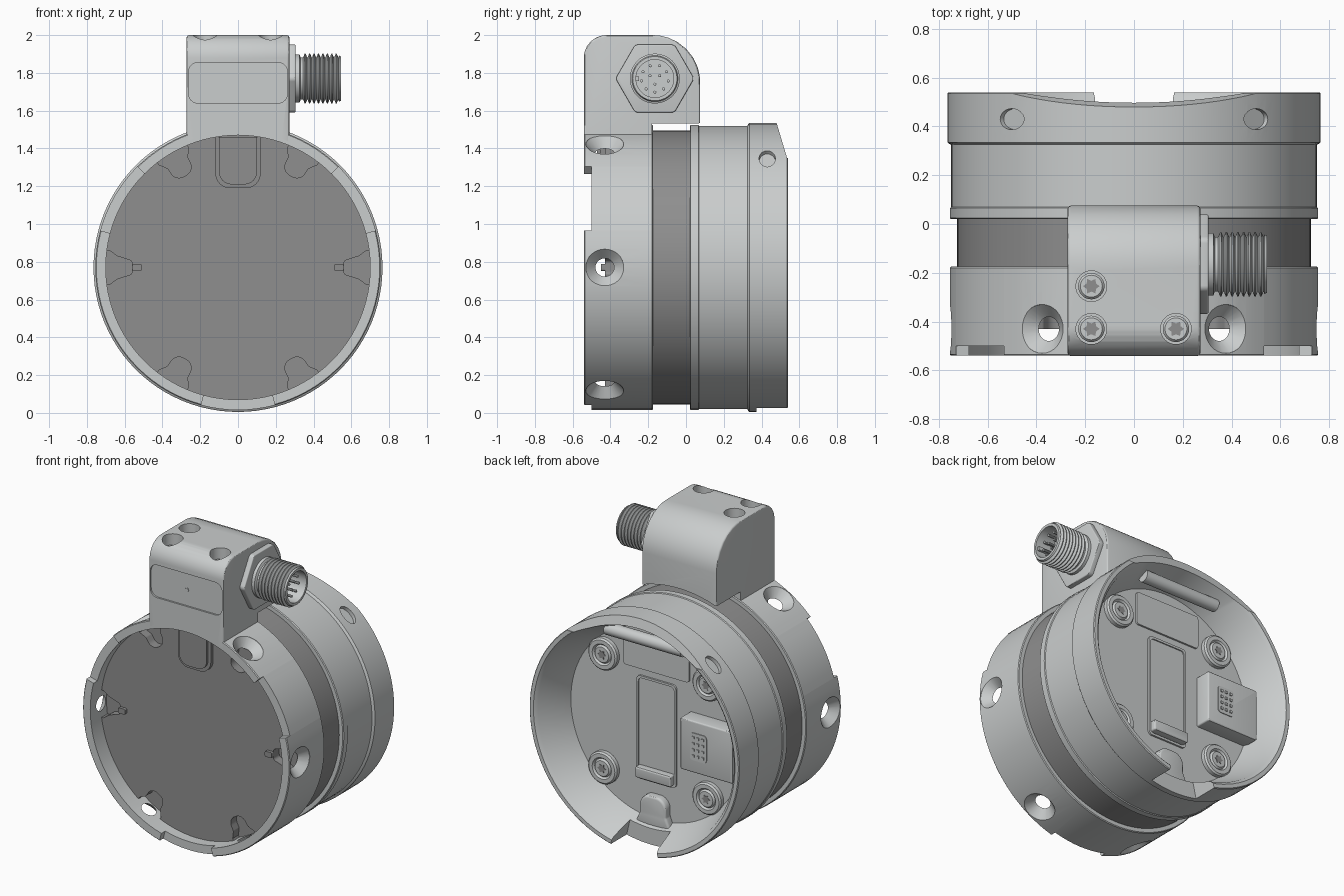
import bpy, bmesh, math
from mathutils import Matrix, Vector

if "Cube" in bpy.data.objects:
    bpy.data.objects.remove(bpy.data.objects["Cube"])

ZC = 0.77                                   # height of the drum axis
R = Matrix.Rotation
T = Matrix.Translation
DRUM = T((0, 0, ZC)) @ R(-math.pi / 2, 4, 'X')      # local z -> +y
parts = []


def material(name, rgb):
    m = bpy.data.materials.new(name)
    m.use_nodes = True
    m.diffuse_color = (*rgb, 1)
    m.node_tree.nodes["Principled BSDF"].inputs["Base Color"].default_value = (*rgb, 1)
    return m


METAL = material("light grey metal", (0.59, 0.61, 0.61))
DARK = material("dark grey", (0.275, 0.275, 0.275))


def finish(name, bm, mat, mw):
    bmesh.ops.remove_doubles(bm, verts=bm.verts, dist=1e-5)
    bmesh.ops.recalc_face_normals(bm, faces=bm.faces)
    me = bpy.data.meshes.new(name)
    bm.to_mesh(me)
    bm.free()
    me.transform(mw)
    ob = bpy.data.objects.new(name, me)
    bpy.context.collection.objects.link(ob)
    me.materials.append(mat)
    parts.append(ob)
    return ob


def lathe(name, profile, mw=DRUM, mat=METAL, n=96):
    """Revolve a closed (radius, height) profile about local z."""
    bm = bmesh.new()
    rings = [[bm.verts.new((r * math.cos(2 * math.pi * i / n), r * math.sin(2 * math.pi * i / n), h))
              for i in range(n)] if r > 0 else [bm.verts.new((0, 0, h))] * n for r, h in profile]
    for k, a in enumerate(rings):
        b = rings[(k + 1) % len(rings)]
        for i in range(n):
            j = (i + 1) % n
            vs = list(dict.fromkeys([a[i], a[j], b[j], b[i]]))
            if len(vs) > 2:
                bm.faces.new(vs)
    return finish(name, bm, mat, mw)


def rounded(corners, seg=8):
    """Counter-clockwise polygon of (x, y, radius) with rounded corners."""
    pts = []
    for i, (x, y, r) in enumerate(corners):
        p = Vector((x, y))
        if r == 0:
            pts.append(p)
            continue
        u = (Vector(corners[i - 1][:2]) - p).normalized()
        v = (Vector(corners[(i + 1) % len(corners)][:2]) - p).normalized()
        half = u.angle(v) / 2
        c = p + (u + v).normalized() * (r / math.sin(half))
        a, b = p + u * (r / math.tan(half)) - c, p + v * (r / math.tan(half)) - c
        for k in range(seg + 1):
            pts.append(c + a.lerp(b, k / seg).normalized() * r)
    return pts


def prism(name, corners, h0, h1, mw, mat=METAL, bevel=0):
    bm = bmesh.new()
    f = bm.faces.new([bm.verts.new((p[0], p[1], h0)) for p in rounded(corners)])
    ext = bmesh.ops.extrude_face_region(bm, geom=[f])
    bmesh.ops.translate(bm, vec=(0, 0, h1 - h0), verts=[g for g in ext["geom"] if isinstance(g, bmesh.types.BMVert)])
    ob = finish(name, bm, mat, mw)
    if bevel:
        m = ob.modifiers.new("bevel", 'BEVEL')
        m.width, m.segments, m.limit_method, m.angle_limit = bevel, 3, 'ANGLE', math.radians(50)
        apply(ob, m)
    return ob


FRONT = T((0, 0, ZC)) @ R(math.pi / 2, 4, 'X')      # local y -> z, local z -> -y


def plate(name, corners, y0, y1, mat=METAL, bevel=0):
    """Upright plate between two depths; corners are relative to the drum axis."""
    return prism(name, corners, -max(y0, y1), -min(y0, y1), FRONT, mat, bevel)


def rect(x0, x1, z0, z1, r=0):
    return [(x0, z0, r), (x1, z0, r), (x1, z1, r), (x0, z1, r)]


def sector(deg, half, r0, r1):
    a, b = math.radians(deg - half), math.radians(deg + half)
    return [(r * math.cos(t), r * math.sin(t), 0) for r, t in ((r0, a), (r1, a), (r1, b), (r0, b))]


def star(r):
    return [(q * math.cos(k * math.pi / 6), q * math.sin(k * math.pi / 6), 0)
            for k in range(12) for q in [r if k % 2 == 0 else r * 0.65]]


def apply(ob, m):
    bpy.context.view_layer.objects.active = ob
    with bpy.context.temp_override(object=ob, active_object=ob):
        bpy.ops.object.modifier_apply(modifier=m.name)


def cut(ob, *cutters):
    for c in cutters:
        m = ob.modifiers.new("cut", 'BOOLEAN')
        m.operation, m.solver, m.object = 'DIFFERENCE', 'EXACT', c
        apply(ob, m)
        parts.remove(c)
        bpy.data.objects.remove(c)


def radial(deg, y):
    return T((0, y, ZC)) @ R(math.pi / 2 - math.radians(deg), 4, 'Y')


# front ring: three shallow rim notches and six countersunk holes
ring = lathe("front_ring", [(0.70, -0.54), (0.75, -0.54), (0.755, -0.535), (0.755, -0.18),
                            (0.75, -0.175), (0.70, -0.175)])
for a in (30, 150, 270):
    cut(ring, plate("cutter", sector(a, 15, 0.6, 0.9), -0.6, -0.5))
for a in range(0, 360, 60):
    cut(ring, lathe("cutter", [(0, 0.6), (0.045, 0.6), (0.045, 0.695), (0.10, 0.752),
                               (0.11, 0.85), (0, 0.85)], radial(a, -0.43), n=32))

# dark core: front disc with six screw pockets, and the recessed waist
core = lathe("dark_core", [(0, -0.43), (0.702, -0.43), (0.702, -0.19), (0.725, -0.19),
                           (0.725, 0.03), (0, 0.03)], mat=DARK)
for a in range(0, 360, 60):
    tip, neck = (0.02, 0.035) if a % 180 == 0 else (0.05, 0.055)
    pocket = [(0.56, -neck, tip), (0.64, -0.06, 0.02), (0.68, -0.09, 0), (0.75, -0.09, 0),
              (0.75, 0.09, 0), (0.68, 0.09, 0), (0.64, 0.06, 0.02), (0.56, neck, tip)]
    c, s = math.cos(math.radians(a)), math.sin(math.radians(a))
    cut(core, plate("cutter", [(x * c - z * s, x * s + z * c, r) for x, z, r in pocket], -0.5, -0.37))
for side in (-1, 1):
    plate("side_peg", rect(side * 0.535 - 0.025, side * 0.535 + 0.025, -0.018, 0.018, 0.008),
          -0.45, -0.40, DARK)
for half, low, y in ((0.12, 0.42, -0.455), (0.10, 0.44, -0.47)):
    plate("front_cable_cover", [(-half, low, half * 0.65), (half, low, half * 0.65),
                                (half, 0.69, 0), (-half, 0.69, 0)], -0.42, y, DARK)

# rear housing: cup with a sloped top, a bottom notch and two side dimples
cup = lathe("rear_housing", [(0, 0.02), (0.75, 0.02), (0.755, 0.025), (0.755, 0.065), (0.75, 0.07),
                             (0.75, 0.325), (0.76, 0.33), (0.765, 0.335), (0.765, 0.535), (0.76, 0.54),
                             (0.735, 0.54), (0.715, 0.52), (0.63, 0.30), (0, 0.30)])
SIDE = Matrix(((0, 0, 1, 0), (1, 0, 0, 0), (0, 1, 0, 0), (0, 0, 0, 1)))   # (y, z) profile along x
cut(cup, prism("cutter", [(0.535, 1.35, 0), (0.8, 1.35, 0), (0.8, 1.8, 0), (0.40, 1.8, 0)], -1, 1, SIDE),
    plate("cutter", sector(270, 13, 0.6, 0.9), 0.372, 0.7))
for a in (49, 131):
    cut(cup, lathe("cutter", [(0, 0.74), (0.043, 0.74), (0.043, 0.9), (0, 0.9)],
                   radial(a, 0.43) @ Matrix.Diagonal((1.5, 1, 1, 1)), n=32))

# fittings inside the rear cup
frame = plate("rear_center_frame", rect(-0.145, 0.145, -0.385, 0.295, 0.03), 0.29, 0.312)
cut(frame, plate("cutter", rect(-0.13, 0.13, -0.37, 0.28, 0.025), 0.304, 0.5))
plate("rear_center_ledge", rect(-0.13, 0.13, -0.365, -0.295, 0.01), 0.29, 0.35, bevel=0.01)
plate("rear_bottom_tab", [(-0.13, -0.66, 0), (0.13, -0.66, 0), (0.095, -0.58, 0.03), (0.095, -0.46, 0.07),
                          (-0.095, -0.46, 0.07), (-0.095, -0.58, 0.03)], 0.28, 0.35, bevel=0.015)
plate("rear_upper_plate", rect(-0.24, 0.24, 0.34, 0.56, 0.02), 0.29, 0.312)
plate("rear_socket_block", rect(-0.62, -0.24, -0.19, 0.15, 0.01), 0.28, 0.405, bevel=0.035)
plate("rear_socket_pad", rect(-0.435, -0.315, -0.105, 0.075, 0.02), 0.40, 0.41)
for i in range(3):
    for k in range(4):
        x, z = -0.41 + 0.035 * i, -0.075 + 0.04 * k
        plate("rear_contact", rect(x - 0.008, x + 0.008, z - 0.008, z + 0.008), 0.405, 0.416)
lathe("rear_cross_bar", [(0, -0.28), (0.04, -0.28), (0.04, 0.28), (0, 0.28)],
      T((0, 0.42, ZC + 0.605)) @ R(math.pi / 2, 4, 'Y'), n=24)
for x in (-0.38, 0.38):
    for z in (-0.38, 0.37):
        lathe("rear_screw", [(0, 0.28), (0.105, 0.28), (0.105, 0.325), (0.095, 0.335), (0.07, 0.335),
                             (0.06, 0.323), (0.05, 0.335), (0, 0.335)], T((x, 0, z)) @ DRUM, n=32)
        prism("rear_screw_socket", star(0.03), 0.332, 0.338, T((x, 0, z)) @ DRUM, DARK)

# terminal block on top, hollowed to fit over the drum, with a recessed label panel
block = prism("terminal_block", [(-0.541, 1.40, 0), (0.075, 1.40, 0), (0.075, 2.0, 0.25), (-0.541, 2.0, 0.12)],
              -0.272, 0.272, SIDE, bevel=0.012)
cut(block, lathe("cutter", [(0, -0.7), (0.72, -0.7), (0.72, -0.181), (0.81, -0.181), (0.81, 0.3), (0, 0.3)]),
    plate("cutter", rect(-0.262, 0.262, 0.87, 1.085, 0.05), -0.53, -0.6))
for x, y in ((-0.175, -0.255), (-0.175, -0.43), (0.172, -0.43)):
    at = T((x, y, 0))
    cut(block, lathe("cutter", [(0, 1.9), (0.063, 1.9), (0.063, 2.2), (0, 2.2)], at, n=32))
    lathe("block_screw", [(0, 1.88), (0.054, 1.88), (0.054, 1.925), (0.045, 1.935), (0, 1.935)], at, n=32)
    prism("block_screw_socket", star(0.034), 1.932, 1.938, at, DARK)
lathe("label_dot", [(0, -0.535), (0.012, -0.535), (0.012, -0.52), (0, -0.52)], T((0, 0, 0.975)) @ DRUM, n=16)

# side connector: hex flange, threaded barrel with bore, pins and key
PLUG = T((0, -0.165, 1.77)) @ R(math.pi / 2, 4, 'Y')
hexagon = [(0.208 * math.cos(k * math.pi / 3 + math.pi / 2), 0.208 * math.sin(k * math.pi / 3 + math.pi / 2), 0.03)
           for k in range(6)]
prism("connector_hex_flange", hexagon, 0.26, 0.305, PLUG, bevel=0.006)
thread = [(r, 0.345 + 0.0235 * k + d) for k in range(8)
          for r, d in ((0.112, 0), (0.132, 0.008), (0.132, 0.013), (0.112, 0.0215))]
lathe("connector_barrel", [(0, 0.29), (0.128, 0.29), (0.128, 0.325), (0.112, 0.332)] + thread +
      [(0.122, 0.535), (0.117, 0.545), (0.10, 0.545), (0.10, 0.42), (0, 0.42)], PLUG, n=48)
for count, r in ((3, 0.03), (9, 0.072)):
    for k in range(count):
        a = 2 * math.pi * k / count
        lathe("connector_pin", [(0, 0.41), (0.008, 0.41), (0.008, 0.51), (0, 0.515)],
              PLUG @ T((r * math.cos(a), r * math.sin(a), 0)), n=10)
prism("connector_key", rect(-0.012, 0.012, -0.104, -0.085), 0.41, 0.53, PLUG)

# smooth shading with sharp edges kept
for ob in parts:
    bpy.ops.object.select_all(action='DESELECT')
    ob.select_set(True)
    bpy.context.view_layer.objects.active = ob
    bpy.ops.object.shade_smooth_by_angle(angle=math.radians(30))
